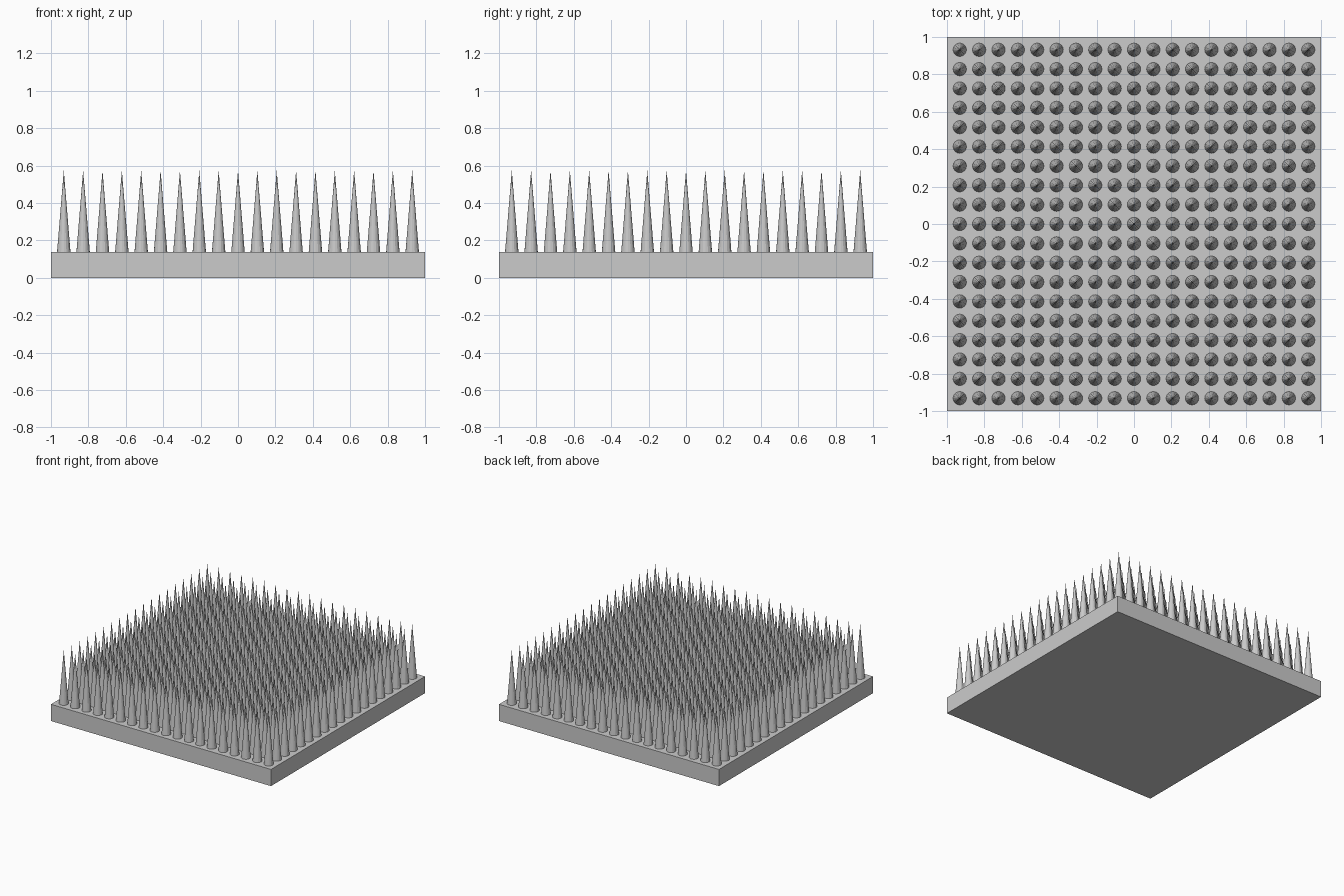
import bpy
import bmesh
from mathutils import Matrix

cube = bpy.data.objects.get("Cube")
if cube:
    bpy.data.objects.remove(cube, do_unlink=True)

COUNT = 19        # spikes per side
PITCH = 0.1035    # spacing between spikes
BASE_H = 0.137
TIP_Z = 0.575
RADIUS = 0.036

# Single plain grey
grey = bpy.data.materials.new("plain_grey")
grey.use_nodes = True
colour = (0.6, 0.6, 0.6, 1)
grey.diffuse_color = colour
grey.node_tree.nodes["Principled BSDF"].inputs["Base Color"].default_value = colour


def add_object(name, bm):
    mesh = bpy.data.meshes.new(name)
    bm.to_mesh(mesh)
    bm.free()
    mesh.materials.append(grey)
    obj = bpy.data.objects.new(name, mesh)
    bpy.context.collection.objects.link(obj)
    return obj


# Square base slab
bm = bmesh.new()
bmesh.ops.create_cube(bm, size=1, matrix=Matrix.Translation((0, 0, BASE_H / 2))
                      @ Matrix.Diagonal((2, 2, BASE_H, 1)))
add_object("base_slab", bm)

# Grid of sharp conical spikes standing on the slab
bm = bmesh.new()
half = (COUNT - 1) / 2
height = TIP_Z - BASE_H
for i in range(COUNT):
    for j in range(COUNT):
        place = Matrix.Translation(((i - half) * PITCH, (j - half) * PITCH,
                                    BASE_H + height / 2))
        bmesh.ops.create_cone(bm, cap_ends=False, segments=16, radius1=RADIUS,
                              radius2=0, depth=height, matrix=place)
bmesh.ops.remove_doubles(bm, verts=bm.verts, dist=0.0001)
add_object("spikes", bm)
